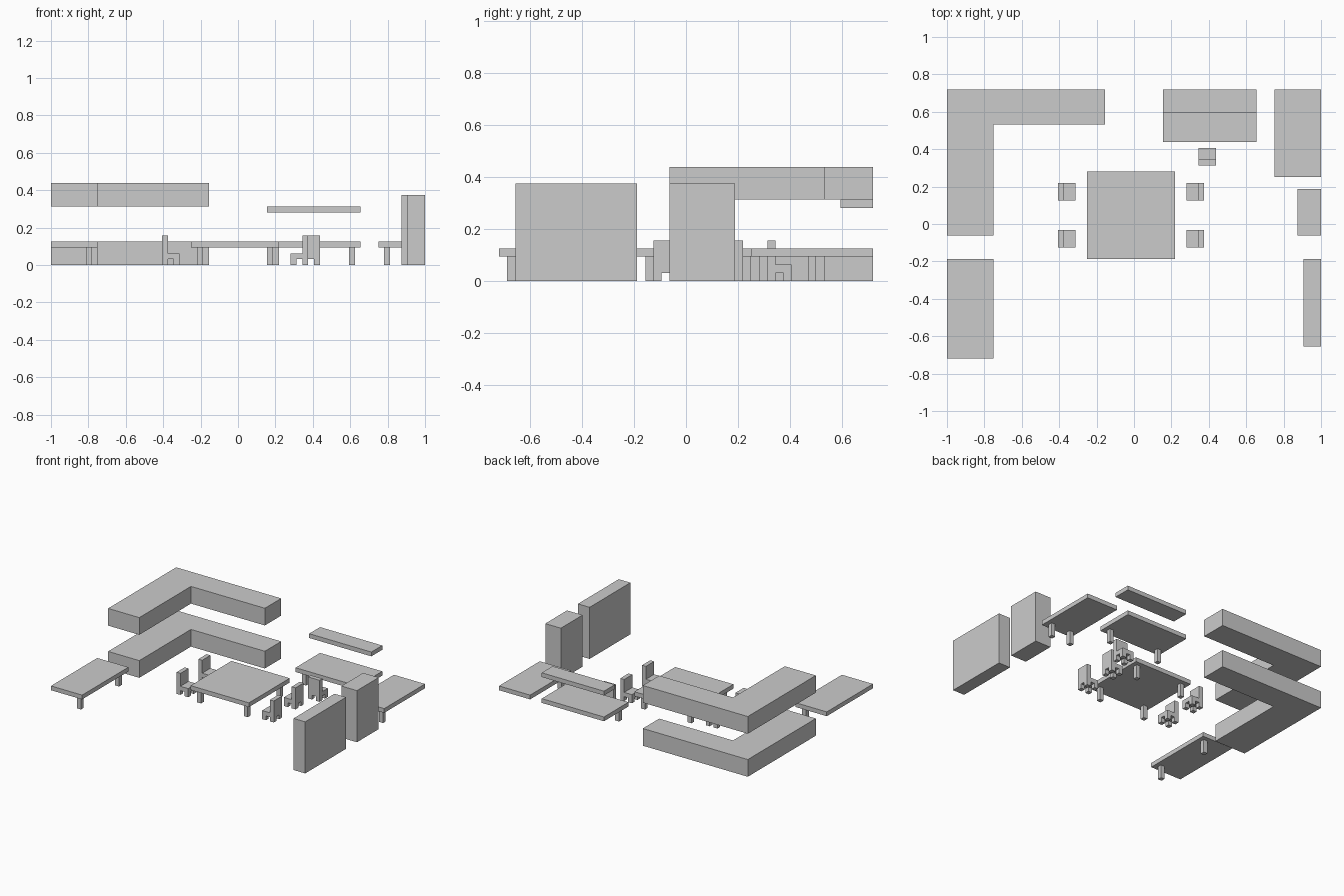
import bpy
from mathutils import Matrix

if "Cube" in bpy.data.objects:
    bpy.data.objects.remove(bpy.data.objects["Cube"])

U = 1 / 32  # the whole room sits on a 1/32 grid


def prism(name, outline, height, place=Matrix()):
    """Extrude a flat outline (counter-clockwise, grid units) from height[0] to height[1]."""
    n = len(outline)
    verts = [place @ Matrix.Translation((x, y, z)).translation * U
             for z in height for x, y in outline]
    faces = [list(range(n))[::-1], list(range(n, 2 * n))]
    faces += [[i, (i + 1) % n, n + (i + 1) % n, n + i] for i in range(n)]
    mesh = bpy.data.meshes.new(name)
    mesh.from_pydata(verts, [], faces)
    obj = bpy.data.objects.new(name, mesh)
    bpy.context.collection.objects.link(obj)
    return obj


def box(name, x, y, z, place=Matrix()):
    outline = [(x[0], y[0]), (x[1], y[0]), (x[1], y[1]), (x[0], y[1])]
    return prism(name, outline, z, place)


def table(name, x, y, legs):
    box(name + "_top", x, y, (3, 4))
    for lx, ly in legs:
        box(name + "_leg", (lx, lx + 1), (ly, ly + 1), (0, 3))


def chair(cx, cy, degrees):
    """Chair whose backrest is on its local -x side, turned about z."""
    turn = Matrix.Translation((cx, cy, 0)) @ Matrix.Rotation(degrees * 0.017453292519943295, 4, 'Z')
    # L-shaped side profile of seat and back, stood upright
    upright = turn @ Matrix.Rotation(1.5707963267948966, 4, 'X')
    profile = [(-1.5, 1), (1.5, 1), (1.5, 2), (-0.5, 2), (-0.5, 5), (-1.5, 5)]
    prism("chair_seat_and_back", profile, (-1.5, 1.5), upright)
    for lx in (-1.5, 0.5):
        for ly in (-1.5, 0.5):
            box("chair_leg", (lx, lx + 1), (ly, ly + 1), (0, 1), turn)


# Corner counter and matching wall cabinets
corner = [(-32, -2), (-24, -2), (-24, 17), (-5, 17), (-5, 23), (-32, 23)]
prism("corner_counter", corner, (0, 4))
prism("wall_cabinets", corner, (10, 14))

# Tables; those against a wall have legs on the open side only
table("dining_table", (-8, 7), (-6, 9), [(x, y) for x in (-7, 5) for y in (-5, 7)])
table("side_table", (-32, -24), (-23, -6), [(-26, -22), (-26, -8)])
table("desk", (5, 21), (14, 23), [(6, 15), (19, 15)])
table("corner_table", (24, 32), (8, 23), [(25, 9), (30, 9)])

# Shelf above the desk
box("wall_shelf", (5, 21), (19, 23), (9, 10))

# Tall cupboards along the right wall
box("tall_cupboard", (28, 32), (-2, 6), (0, 12))
box("wide_cupboard", (29, 32), (-21, -6), (0, 12))

# Dining chairs and desk chair
for y in (-2.5, 5.5):
    chair(-11.5, y, 0)
    chair(10.5, y, 180)
chair(12.5, 11.5, 90)
